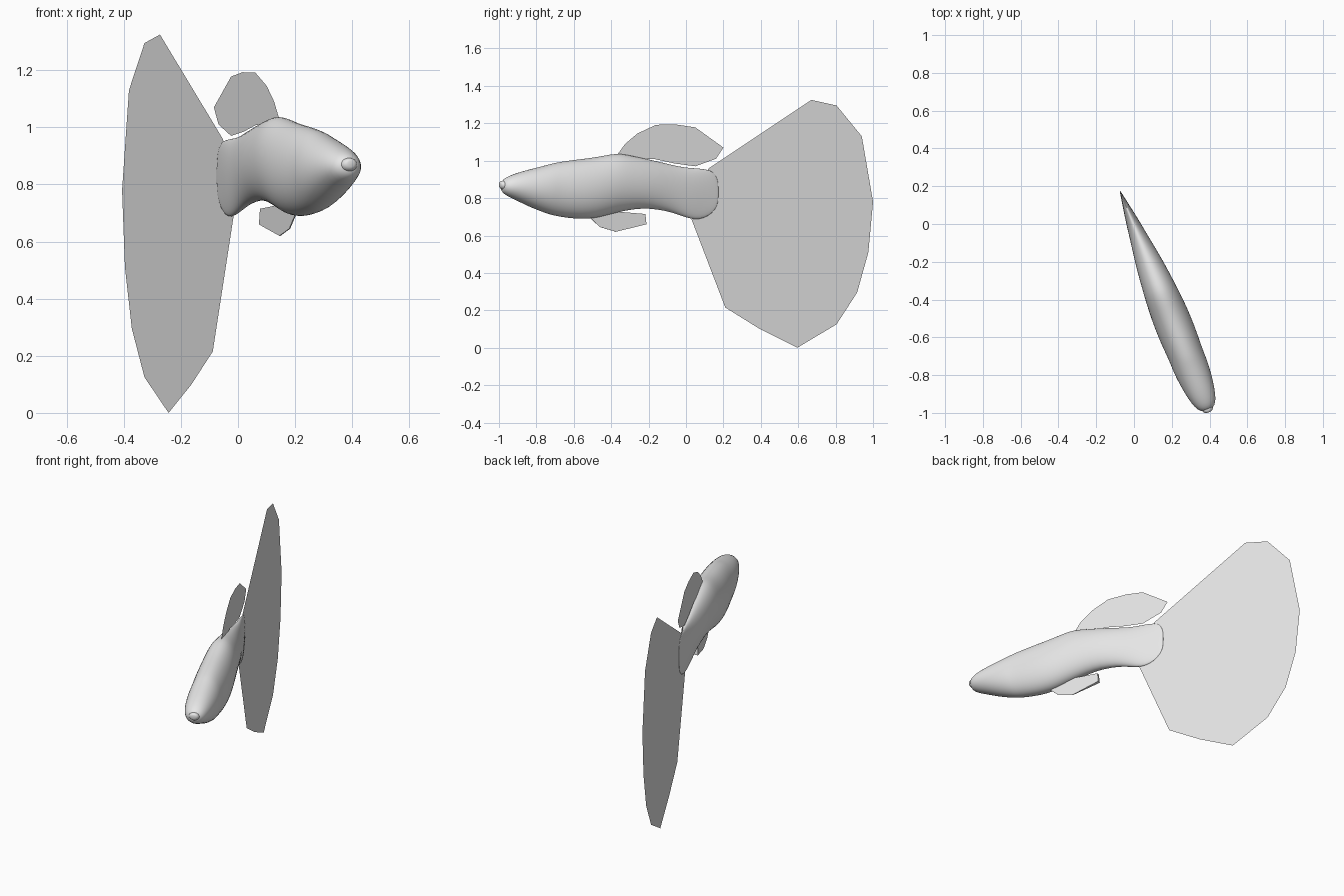
import bpy, bmesh, math
from mathutils import Vector

grey = bpy.data.materials.new("pale grey")
grey.diffuse_color = (0.8, 0.8, 0.8, 1)

# The fish lies along a slanted vertical plane: x follows y
SLOPE = -0.402
AXIS = Vector((SLOPE, 1, 0)).normalized()
SIDE = Vector((AXIS.y, -AXIS.x, 0))


def on_plane(y, z, offset=0.0):
    return Vector((-0.004 + SLOPE * y, y, z)) + SIDE * offset


def finish(name, bm, smooth=False):
    bmesh.ops.recalc_face_normals(bm, faces=bm.faces)
    mesh = bpy.data.meshes.new(name)
    bm.to_mesh(mesh)
    bm.free()
    mesh.materials.append(grey)
    for p in mesh.polygons:
        p.use_smooth = smooth
    obj = bpy.data.objects.new(name, mesh)
    bpy.context.collection.objects.link(obj)
    return obj


def loft(name, stations, sides=24):
    """Elliptical rings given as (y, bottom, top, half width)."""
    bm = bmesh.new()
    rings = []
    for y, low, high, width in stations:
        mid, half = (low + high) / 2, (high - low) / 2
        rings.append([bm.verts.new(on_plane(y, mid + half * math.sin(a), width * math.cos(a)))
                      for a in (2 * math.pi * i / sides for i in range(sides))])
    for r, s in zip(rings, rings[1:]):
        for i in range(sides):
            j = (i + 1) % sides
            bm.faces.new((r[i], r[j], s[j], s[i]))
    bm.faces.new(rings[0])
    bm.faces.new(rings[-1])
    obj = finish(name, bm, True)
    sub = obj.modifiers.new("smooth", 'SUBSURF')
    sub.levels = sub.render_levels = 1
    return obj


def flat_fin(name, outline):
    bm = bmesh.new()
    bm.faces.new([bm.verts.new(on_plane(y, z)) for y, z in outline])
    return finish(name, bm)


# Body, snout to tail root
loft("body", [
    (-0.985, 0.845, 0.885, 0.020), (-0.975, 0.825, 0.900, 0.042),
    (-0.95, 0.808, 0.917, 0.060), (-0.90, 0.785, 0.936, 0.075),
    (-0.84, 0.755, 0.953, 0.086), (-0.78, 0.730, 0.968, 0.093),
    (-0.73, 0.712, 0.982, 0.095), (-0.70, 0.704, 0.990, 0.094),
    (-0.62, 0.690, 1.003, 0.099), (-0.54, 0.686, 1.012, 0.101),
    (-0.47, 0.694, 1.022, 0.099), (-0.40, 0.714, 1.036, 0.094),
    (-0.35, 0.726, 1.040, 0.089), (-0.28, 0.740, 1.025, 0.081),
    (-0.20, 0.745, 1.008, 0.071), (-0.10, 0.730, 0.985, 0.053),
    (-0.04, 0.710, 0.970, 0.043), (0.02, 0.688, 0.962, 0.033),
    (0.07, 0.684, 0.960, 0.023), (0.12, 0.702, 0.953, 0.013),
    (0.155, 0.735, 0.935, 0.006), (0.175, 0.780, 0.885, 0.002),
])

# Small protruding lip
loft("lip", [
    (-0.997, 0.862, 0.884, 0.012), (-0.992, 0.850, 0.892, 0.025),
    (-0.975, 0.842, 0.895, 0.034), (-0.955, 0.845, 0.890, 0.032),
    (-0.940, 0.855, 0.880, 0.015),
], 16)

# Fan tail
flat_fin("tail_fin", [
    (0.03, 0.685), (0.21, 0.215), (0.395, 0.10), (0.595, 0.0), (0.805, 0.125),
    (0.915, 0.295), (0.975, 0.51), (1.0, 0.78), (0.94, 1.13), (0.805, 1.295),
    (0.67, 1.325), (0.12, 0.958)])

# Dorsal fin
flat_fin("dorsal_fin", [
    (-0.365, 1.035), (-0.325, 1.09), (-0.26, 1.145), (-0.16, 1.192), (-0.05, 1.193),
    (0.05, 1.178), (0.20, 1.07), (0.16, 1.01), (0.05, 0.97), (-0.06, 0.985),
    (-0.165, 1.008), (-0.25, 1.01)])

# Pelvic fin: a thin wedge, thicker at the trailing end
bm = bmesh.new()
outline = [(-0.51, 0.692, 0.002), (-0.46, 0.645, 0.002), (-0.375, 0.62, 0.002),
           (-0.215, 0.66, 0.010), (-0.22, 0.715, 0.008), (-0.40, 0.73, 0.006)]
left = [bm.verts.new(on_plane(y, z, -w)) for y, z, w in outline]
right = [bm.verts.new(on_plane(y, z, w)) for y, z, w in outline]
bm.faces.new(left)
bm.faces.new(right[::-1])
for i in range(len(outline)):
    j = (i + 1) % len(outline)
    bm.faces.new((left[i], right[i], right[j], left[j]))
finish("pelvic_fin", bm)
